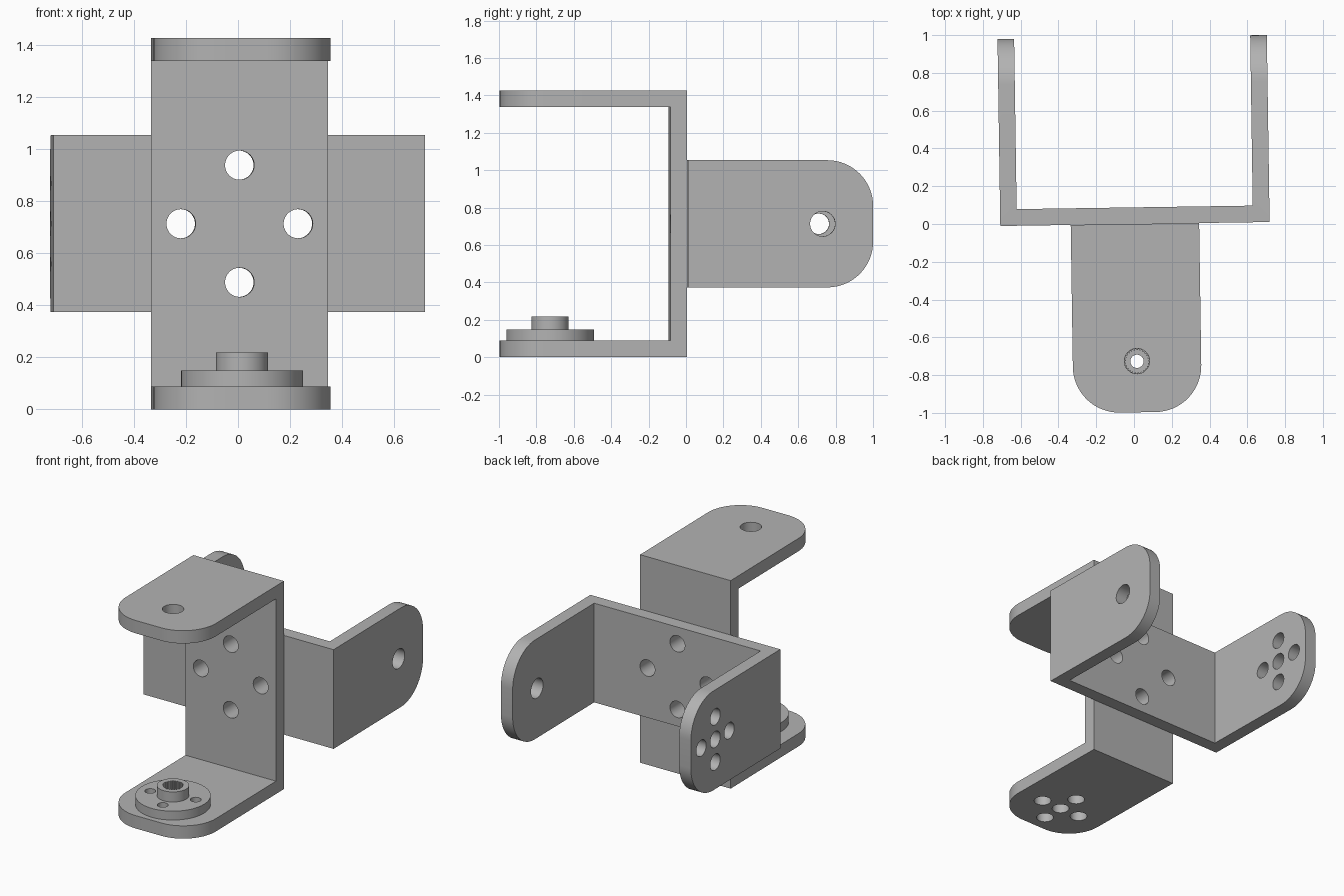
import bpy, bmesh, math
from mathutils import Matrix, Vector

if "Cube" in bpy.data.objects:
    bpy.data.objects.remove(bpy.data.objects["Cube"])

grey = bpy.data.materials.new("plain_grey")
grey.diffuse_color = (0.45, 0.45, 0.45, 1)
grey.use_nodes = True
grey.node_tree.nodes["Principled BSDF"].inputs["Base Color"].default_value = grey.diffuse_color

WIDTH, SPAN, THICK = 0.68, 1.426, 0.088   # arm width, outer span, sheet thickness
HOLE_RING = 0.155                         # radius of the screw pattern
# whole assembly is turned very slightly about the vertical axis
PLACE = Matrix.Translation((0.005, 0, SPAN / 2)) @ Matrix.Rotation(math.radians(0.85), 4, 'Z')


def make_object(name, bm):
    bmesh.ops.recalc_face_normals(bm, faces=bm.faces)
    mesh = bpy.data.meshes.new(name)
    bm.to_mesh(mesh)
    bm.free()
    obj = bpy.data.objects.new(name, mesh)
    bpy.context.collection.objects.link(obj)
    mesh.materials.append(grey)
    return obj


def drill(obj, holes):
    """Cut round holes: each is (centre, axis, radius, depth)."""
    bm = bmesh.new()
    for centre, axis, radius, depth in holes:
        turn = Vector(axis).to_track_quat('Z', 'Y').to_matrix().to_4x4()
        bmesh.ops.create_cone(bm, cap_ends=True, segments=40, radius1=radius, radius2=radius,
                              depth=depth, matrix=Matrix.Translation(centre) @ turn)
    cutter = make_object("hole_cutter", bm)
    cutter.hide_render = True
    mod = obj.modifiers.new("holes", 'BOOLEAN')
    mod.object, mod.operation, mod.solver = cutter, 'DIFFERENCE', 'EXACT'
    bpy.context.view_layer.objects.active = obj
    bpy.ops.object.modifier_apply(modifier=mod.name)
    bpy.data.objects.remove(cutter)


def smooth(obj):
    bpy.ops.object.select_all(action='DESELECT')
    obj.select_set(True)
    bpy.context.view_layer.objects.active = obj
    bpy.ops.object.shade_smooth_by_angle(angle=math.radians(30))


def bracket(name, length, hole_y, matrix):
    """U bracket: back plate at y = 0, arms at -x and +x reaching to +y."""
    s, t = SPAN / 2, THICK
    profile = [(-s, 0), (s, 0), (s, length), (s - t, length),
               (s - t, t), (t - s, t), (t - s, length), (-s, length)]
    bm = bmesh.new()
    face = bm.faces.new([bm.verts.new((x, y, -WIDTH / 2)) for x, y in profile])
    ext = bmesh.ops.extrude_face_region(bm, geom=[face])
    bmesh.ops.translate(bm, vec=(0, 0, WIDTH),
                        verts=[v for v in ext["geom"] if isinstance(v, bmesh.types.BMVert)])
    # rounded arm ends
    ends = [e for e in bm.edges if all(abs(v.co.y - length) < 1e-4 for v in e.verts)
            and abs(e.verts[0].co.z - e.verts[1].co.z) < 1e-4]
    bmesh.ops.bevel(bm, geom=ends, offset=0.245, segments=16, profile=0.5, affect='EDGES')
    obj = make_object(name, bm)

    # four plate holes, one bearing hole, five-hole screw pattern
    cross = [(1, 0), (-1, 0), (0, 1), (0, -1)]
    holes = [((0.225 * a, t / 2, 0.225 * b), (0, 1, 0), 0.056, 0.3) for a, b in cross]
    holes.append(((s - t / 2, hole_y, 0), (1, 0, 0), 0.067, 0.3))
    holes += [((t / 2 - s, hole_y + HOLE_RING * a, HOLE_RING * b), (1, 0, 0), 0.055, 0.3)
              for a, b in cross + [(0, 0)]]
    drill(obj, holes)
    obj.data.transform(matrix)
    smooth(obj)


# rear bracket with upright arms, front bracket with top and bottom arms
bracket("rear_bracket", 0.99, 0.72, PLACE)
bracket("front_bracket", 0.997, 0.726,
        PLACE @ Matrix.Rotation(math.pi, 4, 'Z') @ Matrix.Rotation(-math.pi / 2, 4, 'Y'))

# servo horn: turned disc and hub with a toothed socket
SEGS = 100
section = [(0.035, 0.0), (0.234, 0.0), (0.234, 0.061), (0.10, 0.061),
           (0.10, 0.13), (0.066, 0.13), (0.066, 0.04), (0.035, 0.04)]
bm = bmesh.new()
rings = []
for i in range(SEGS):
    a = math.tau * i / SEGS
    tooth = 0.007 if i % 4 < 2 else 0
    rings.append([bm.verts.new(((r - tooth * (r == 0.066)) * math.cos(a),
                                (r - tooth * (r == 0.066)) * math.sin(a), z)) for r, z in section])
for i in range(SEGS):
    p, q = rings[i], rings[(i + 1) % SEGS]
    for j in range(len(section)):
        k = (j + 1) % len(section)
        bm.faces.new((p[j], q[j], q[k], p[k]))
horn = make_object("servo_horn", bm)
drill(horn, [((HOLE_RING * math.cos(a), HOLE_RING * math.sin(a), 0.03), (0, 0, 1), 0.034, 0.2)
             for a in (math.radians(10 + 90 * k) for k in range(4))])
horn.data.transform(PLACE @ Matrix.Translation((0, -0.727, THICK - SPAN / 2)))
smooth(horn)
